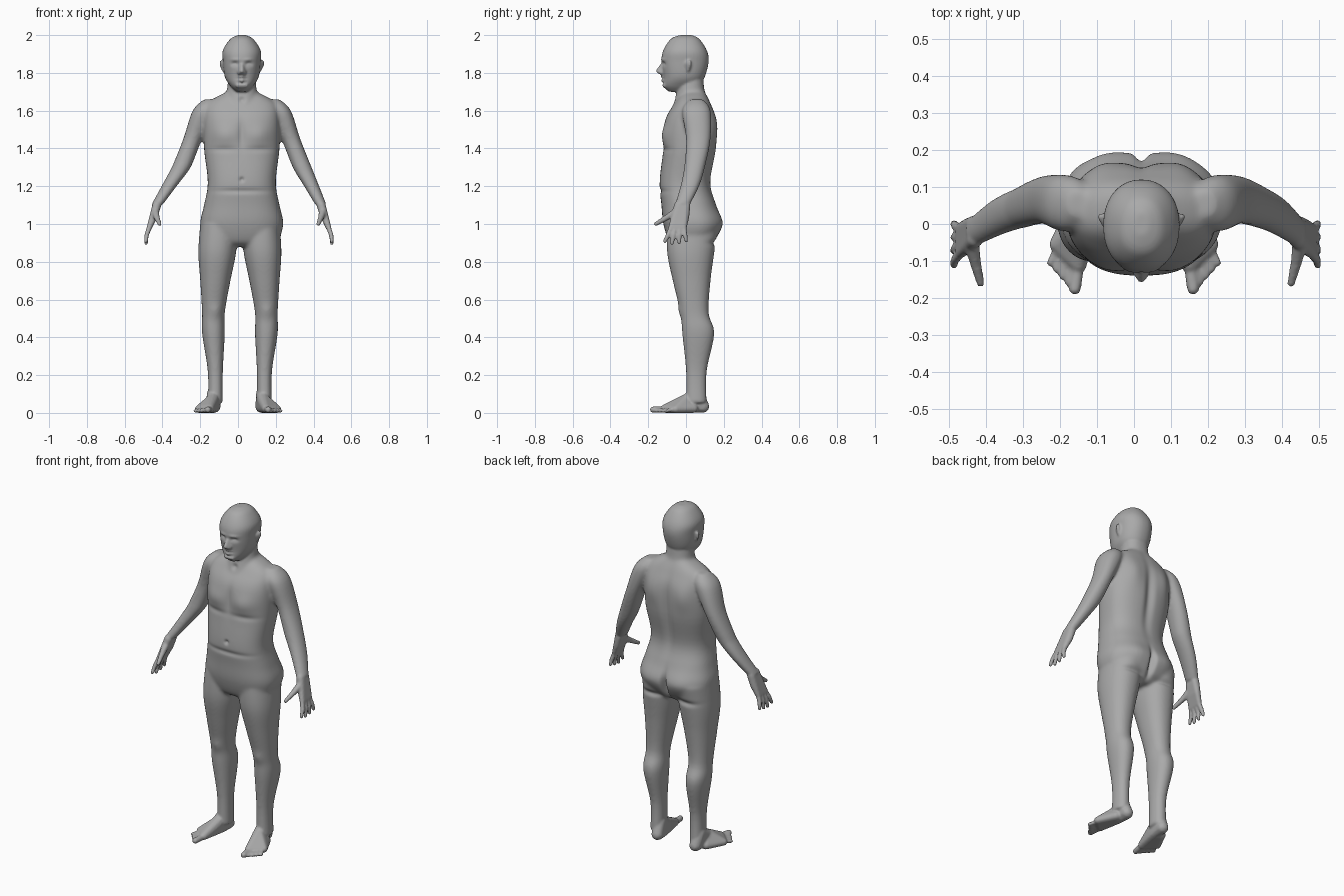
import bpy, bmesh, math

cube = bpy.data.objects.get("Cube")
if cube:
    bpy.data.objects.remove(cube)

skin = bpy.data.materials.new("skin grey")
skin.use_nodes = True
grey = (.4, .4, .4, 1)
skin.diffuse_color = grey
skin.node_tree.nodes["Principled BSDF"].inputs["Base Color"].default_value = grey


def catmull(before, start, end, after, t):
    """Smooth curve through section values."""
    slope_in, slope_out = (end - before) / 2, (after - start) / 2
    ease = t * t * (3 - 2 * t)
    return (start + (end - start) * ease + slope_in * t * (1 - t) ** 2
            - slope_out * t * t * (1 - t))


def rounded(value, power):
    return math.copysign(abs(value) ** (2 / power), value)


def loft(bm, sections, side=1, offset=0, power=2.2, shift=None, count=40, steps=5):
    """Stack of level sections: height, centre x, half width, front y, back y."""
    rows = list(sections.values())
    padded = [rows[0]] + rows + [rows[-1]]
    levels = [[catmull(*column, step / steps) for column in zip(*padded[k:k + 4])]
              for k in range(len(rows) - 1) for step in range(steps)]
    levels.append(rows[-1])
    rings = []
    for z, x, half, front, back in levels:
        ring = []
        centre = x + (shift(z) if shift else 0)
        for i in range(count):
            angle = math.tau * i / count
            px = centre + half * rounded(math.cos(angle), power)
            py = (front + back) / 2 + (back - front) / 2 * rounded(math.sin(angle), power)
            ring.append(bm.verts.new((offset + side * px, py, z)))
        rings.append(ring)
    faces = [bm.faces.new(rings[0]), bm.faces.new(rings[-1])]
    for upper, lower in zip(rings, rings[1:]):
        for i in range(count):
            j = (i + 1) % count
            faces.append(bm.faces.new((upper[i], lower[i], lower[j], upper[j])))
    bmesh.ops.recalc_face_normals(bm, faces=faces)


def hull(bm, balls, side=1, offset=0):
    """Skin stretched over balls: x, y, z, radius."""
    piece = bmesh.new()
    for x, y, z, radius in balls:
        ball = bmesh.ops.create_icosphere(piece, subdivisions=2, radius=radius)["verts"]
        bmesh.ops.translate(piece, verts=ball, vec=(offset + side * x, y, z))
    result = bmesh.ops.convex_hull(piece, input=piece.verts[:])
    inner = {v for v in result["geom_interior"] + result["geom_unused"]
             if isinstance(v, bmesh.types.BMVert)}
    bmesh.ops.delete(piece, geom=list(inner), context="VERTS")
    bmesh.ops.recalc_face_normals(piece, faces=piece.faces[:])
    mesh = bpy.data.meshes.new("piece")
    piece.to_mesh(mesh)
    piece.free()
    bm.from_mesh(mesh)
    bpy.data.meshes.remove(mesh)


def fuse(bm, voxel, rounds):
    """Merge all pieces into one relaxed surface."""
    mesh = bpy.data.meshes.new("merging")
    bm.to_mesh(mesh)
    bm.free()
    helper = bpy.data.objects.new("merging", mesh)
    bpy.context.scene.collection.objects.link(helper)
    merge = helper.modifiers.new("merge", "REMESH")
    merge.mode, merge.voxel_size = "VOXEL", voxel
    relax = helper.modifiers.new("relax", "SMOOTH")
    relax.factor, relax.iterations = .5, rounds
    bpy.context.view_layer.update()
    merged = bmesh.new()
    merged.from_mesh(helper.evaluated_get(bpy.context.evaluated_depsgraph_get()).to_mesh())
    bpy.data.objects.remove(helper)
    bpy.data.meshes.remove(mesh)
    return merged


torso = {
    "collar": (1.7, 0, .08, -.02, .1),
    "shoulders": (1.64, 0, .18, -.06, .13),
    "chest": (1.55, 0, .2, -.11, .16),
    "ribs": (1.4, 0, .2, -.12, .16),
    "waist": (1.22, 0, .18, -.14, .13),
    "hips": (1.1, 0, .2, -.13, .16),
    "seat": (1, 0, .22, -.12, .19),
    "groin": (.91, 0, .19, -.09, .15),
    "crotch": (.88, 0, .14, -.05, .11),
}
neck = {
    "nape": (1.8, 0, .07, -.03, .09),
    "throat": (1.7, 0, .08, -.05, .1),
    "base": (1.6, 0, .1, -.08, .13),
}
leg = {
    "hip": (1, .11, .1, -.1, .17),
    "thigh": (.85, .12, .1, -.1, .15),
    "lower thigh": (.7, .13, .08, -.07, .13),
    "knee": (.53, .14, .06, -.03, .12),
    "calf": (.42, .14, .06, -.02, .15),
    "shin": (.22, .13, .04, 0, .11),
    "ankle": (.05, .13, .04, 0, .11),
}
arm = {
    "shoulder top": (1.66, .17, .03, .02, .09),
    "shoulder": (1.6, .2, .06, -.02, .13),
    "upper arm": (1.45, .26, .05, 0, .13),
    "elbow": (1.3, .32, .05, -.01, .1),
    "forearm": (1.2, .37, .04, -.03, .07),
    "wrist": (1.1, .42, .03, -.06, .02),
}
head = {
    "crown": (2, 0, .02, -.03, .03),
    "dome": (1.98, 0, .06, -.08, .07),
    "forehead": (1.92, 0, .1, -.12, .11),
    "eye line": (1.86, 0, .1, -.13, .12),
    "mouth": (1.78, 0, .09, -.12, .1),
    "jaw": (1.73, 0, .06, -.12, .07),
    "under chin": (1.7, 0, .03, -.09, .04),
}

middle = .02


def reach(z):
    """The right arm hangs a little wider."""
    return .03 * min(1, max(0, (1.3 - z) / .2))


# Trunk and limbs, merged softly
bm = bmesh.new()
loft(bm, torso, offset=middle, power=2.5)
loft(bm, neck, offset=middle)
for side in (1, -1):
    loft(bm, leg, side, .01)
    loft(bm, arm, side, middle, shift=reach if side < 0 else None)
bm = fuse(bm, .008, 9)

# Head with nose, lips, chin and ears
loft(bm, head, offset=middle)
nostrils = [(x, -.13, 1.8, .01) for x in (-.015, .015)]
hull(bm, [(0, -.12, 1.85, .01), (0, -.15, 1.81, .01)] + nostrils, offset=middle)
for z in (1.76, 1.78):
    corners = [(x, -.11, z, .006) for x in (-.024, .024)]
    hull(bm, corners + [(0, -.124, z, .01)], offset=middle)
hull(bm, [(x, -.11, 1.735, .015) for x in (-.02, .02)], offset=middle)
for side in (1, -1):
    lobe = (.095, .01, 1.81, .008)
    rim = [(.11, .02, z, .008) for z in (1.84, 1.86)]
    hull(bm, [lobe, (.1, 0, 1.85, .008)] + rim, side, middle)

# Hands: palm, four fingers and thumb
for side in (1, -1):
    place = middle + (side - 1) * .015
    wrist = [(.42, y, 1.1, .024) for y in (-.04, 0)]
    palm = [(.435, y, 1.04, .018) for y in (-.06, 0)]
    knuckles = [(.46, y, .98, .014) for y in (-.08, -.01)]
    hull(bm, wrist + palm + knuckles, side, place)
    for finger in range(4):
        y = -.08 + .023 * finger
        end = 1.65 * y + .02
        joint = (.474, (y + end) / 2, .94, .0125)
        hull(bm, [(.46, y, .98, .0135), joint], side, place)
        hull(bm, [joint, (.477, end, .895 + .01 * abs(finger - 1.3), .01)], side, place)
    thumb = (.42, -.1, 1.035, .016)
    hull(bm, [(.43, -.045, 1.07, .022), thumb], side, place)
    hull(bm, [thumb, (.405, -.16, 1, .011)], side, place)

# Feet: heel, instep, ball and five toes
for side in (1, -1):
    instep = (.136, 0, .066, .034)
    heel = (.125, .09, .034, .034)
    arch = (.125, .03, .026, .026)
    hull(bm, [heel, instep, arch, (.13, .06, .1, .036)], side)
    ball = [(.15, -.11, .023, .023), (.21, -.055, .02, .02)]
    hull(bm, ball + [instep, arch, (.16, .04, .024, .024)], side)
    for toe in range(5):
        t = toe / 4
        radius = .0125 - .002 * t if toe else .017
        base = (.15 + .056 * t, -.105 + .045 * t, .02, radius)
        tip = (.16 + .066 * t, -.175 + .07 * t, radius, radius)
        hull(bm, [base, tip], side)
bm = fuse(bm, .0062, 3)

# Sculpted forms: x, z, reach across, reach up, outward push
front = {
    "mouth line": (0, 1.77, .022, .004, -.006),
    "chin fold": (0, 1.747, .025, .006, -.005),
    "eye sockets": (.037, 1.847, .019, .011, -.015),
    "eyelids": (.037, 1.843, .011, .006, .007),
    "brows": (.036, 1.87, .026, .007, .005),
    "throat notch": (0, 1.655, .016, .016, -.01),
    "breastbone": (0, 1.48, .02, .08, -.008),
    "chest": (.095, 1.47, .07, .055, .016),
    "under chest": (.1, 1.395, .08, .016, -.006),
    "navel": (0, 1.235, .011, .011, -.012),
    "belly fold": (0, 1.175, .15, .014, -.007),
    "knees": (.135, .54, .035, .035, .007),
}
back = {
    "spine": (0, 1.4, .026, .18, -.016),
    "shoulder blades": (.11, 1.52, .055, .08, .012),
    "seat": (.1, 1.01, .07, .07, .01),
    "cleft": (0, .97, .016, .07, -.035),
    "seat fold": (.11, .9, .08, .016, -.012),
}
bm.normal_update()
for v in bm.verts:
    x, y, z = v.co
    facing = v.normal.y
    forms, direction = (front, -1) if facing < 0 else (back, 1)
    for centre, height, across, up, push in forms.values():
        distance = ((abs(x - middle) - centre) / across) ** 2 + ((z - height) / up) ** 2
        if distance < 9:
            v.co.y += direction * push * abs(facing) * math.exp(-distance)

mesh = bpy.data.meshes.new("body")
bm.to_mesh(mesh)
bm.free()
mesh.shade_smooth()
mesh.materials.append(skin)
body = bpy.data.objects.new("body", mesh)
bpy.context.scene.collection.objects.link(body)
